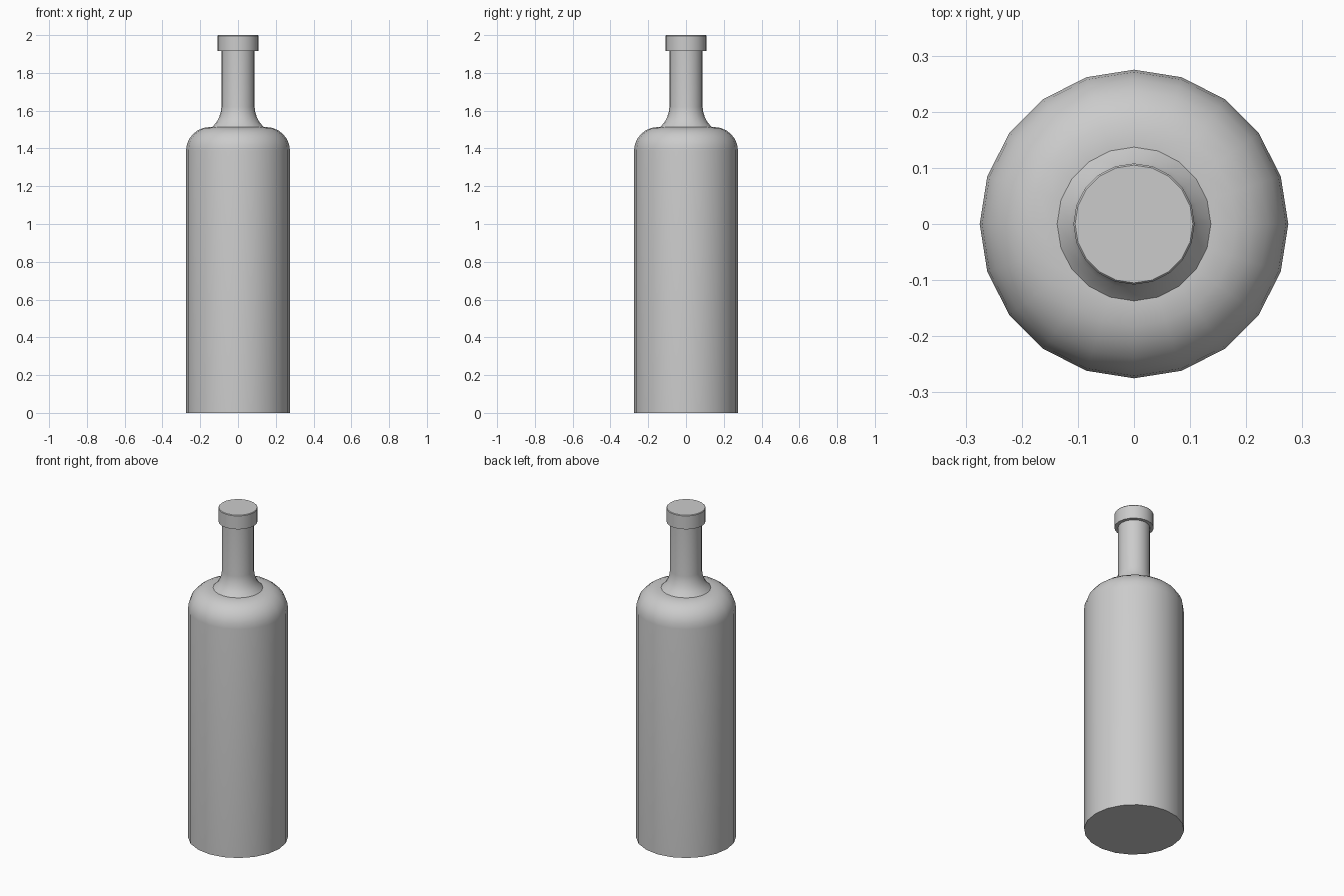
import bpy, bmesh, math

if "Cube" in bpy.data.objects:
    bpy.data.objects.remove(bpy.data.objects["Cube"])

SIDES = 20


def lathe(name, profile):
    """Revolve an (r, z) profile around z and cap both ends."""
    bm = bmesh.new()
    rings = []
    for r, z in profile:
        rings.append([bm.verts.new((r * math.cos(2 * math.pi * i / SIDES),
                                    r * math.sin(2 * math.pi * i / SIDES), z))
                      for i in range(SIDES)])
    for low, high in zip(rings, rings[1:]):
        for i in range(SIDES):
            j = (i + 1) % SIDES
            bm.faces.new((low[i], low[j], high[j], high[i]))
    bm.faces.new(rings[0][::-1])
    bm.faces.new(rings[-1])
    mesh = bpy.data.meshes.new(name)
    bm.to_mesh(mesh)
    bm.free()
    obj = bpy.data.objects.new(name, mesh)
    bpy.context.collection.objects.link(obj)
    bpy.ops.object.select_all(action='DESELECT')
    obj.select_set(True)
    bpy.context.view_layer.objects.active = obj
    bpy.ops.object.shade_smooth_by_angle(angle=math.radians(35))
    return obj


# Straight body
profile = [(0.275, 0.0)]

# Rounded shoulder
for k in range(7):
    a = math.radians(15 * k)
    profile.append((0.15 + 0.125 * math.cos(a), 1.388 + 0.125 * math.sin(a)))

# Flared neck base and straight neck
profile += [(0.137, 1.513), (0.115, 1.537), (0.1, 1.565), (0.091, 1.595),
            (0.088, 1.62), (0.088, 1.915)]

# Lip with a slight top bevel
profile += [(0.108, 1.915), (0.108, 1.996), (0.105, 2.0)]

lathe("bottle", profile)
